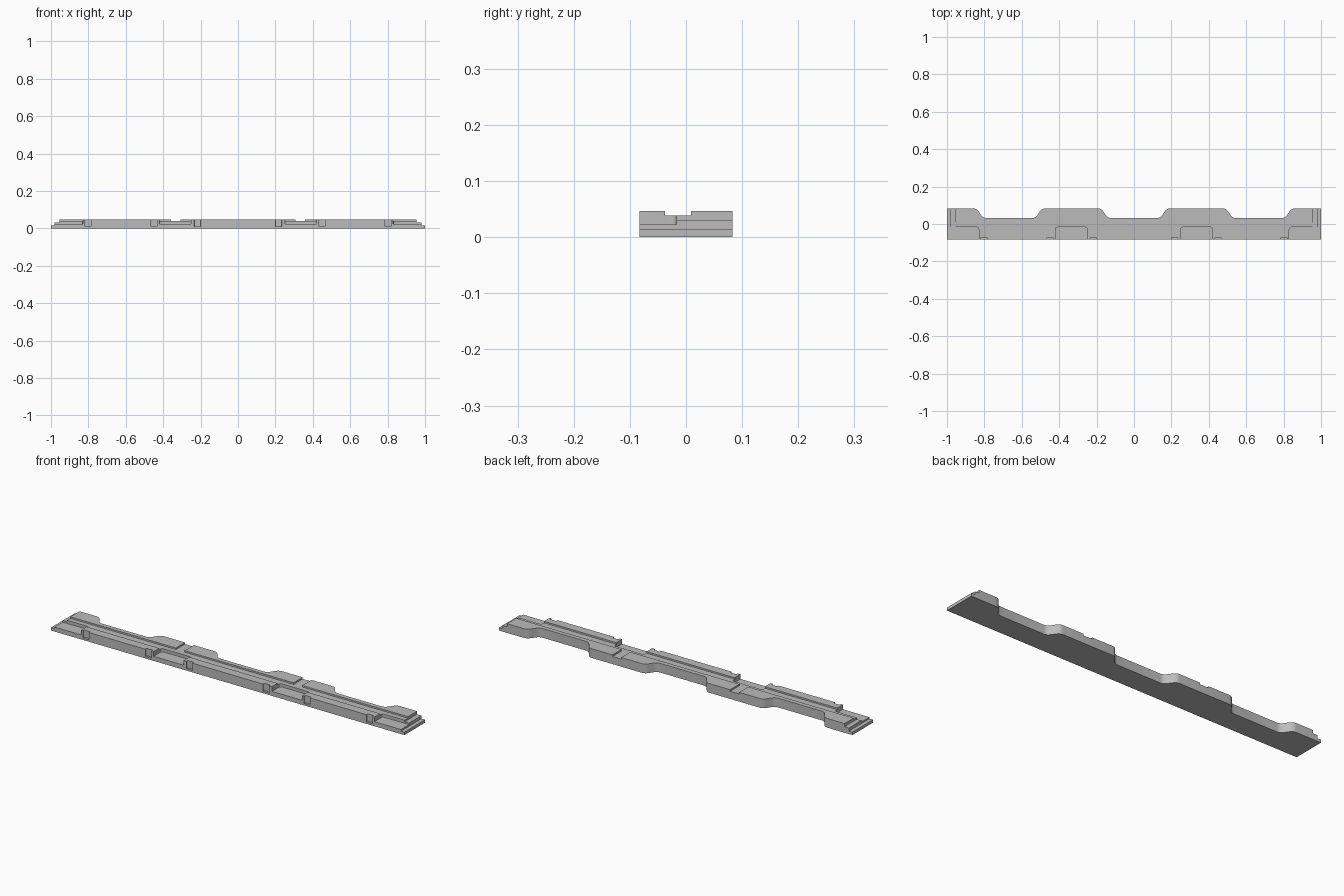
import bpy, bmesh
from mathutils import Vector

cube = bpy.data.objects.get("Cube")
if cube:
    bpy.data.objects.remove(cube, do_unlink=True)

grey = bpy.data.materials.new("plain grey")
grey.use_nodes = True
colour = (0.5, 0.5, 0.5, 1)
grey.diffuse_color = colour
grey.node_tree.nodes["Principled BSDF"].inputs["Base Color"].default_value = colour

FRONT, BACK, TOP = -0.083, 0.083, 0.047
GROOVE_Z, POCKET_Z = 0.039, 0.023


def rounded(points, r, steps=4):
    """Round every corner of a closed outline."""
    out = []
    for i, p in enumerate(points):
        p, a, b = Vector(p), Vector(points[i - 1]), Vector(points[(i + 1) % len(points)])
        s, e = p + (a - p).normalized() * r, p + (b - p).normalized() * r
        for k in range(steps + 1):
            t = k / steps
            out.append(s * (1 - t) ** 2 + p * 2 * t * (1 - t) + e * t ** 2)
    return out


def prism(name, outline, z0, z1):
    """Extrude a plan outline between two heights."""
    bm = bmesh.new()
    face = bm.faces.new([bm.verts.new((p[0], p[1], z0)) for p in outline])
    ext = bmesh.ops.extrude_face_region(bm, geom=[face])
    bmesh.ops.translate(bm, vec=(0, 0, z1 - z0),
                        verts=[v for v in ext["geom"] if isinstance(v, bmesh.types.BMVert)])
    bmesh.ops.recalc_face_normals(bm, faces=bm.faces)
    mesh = bpy.data.meshes.new(name)
    bm.to_mesh(mesh)
    bm.free()
    ob = bpy.data.objects.new(name, mesh)
    bpy.context.collection.objects.link(ob)
    return ob


def cut(body, x0, x1, y0, y1, z0, r=0):
    """Carve a box, open at the top, out of the body."""
    pts = [(x0, y0), (x1, y0), (x1, y1), (x0, y1)]
    cutter = prism("cutter", rounded(pts, r) if r else pts, z0, 0.2)
    cutter.hide_render = True
    mod = body.modifiers.new("cut", "BOOLEAN")
    mod.operation, mod.solver, mod.object = "DIFFERENCE", "EXACT", cutter
    bpy.context.view_layer.update()
    graph = bpy.context.evaluated_depsgraph_get()
    mesh = bpy.data.meshes.new_from_object(body.evaluated_get(graph))
    body.modifiers.clear()
    body.data = mesh
    bpy.data.objects.remove(cutter, do_unlink=True)


# Plank outline with three scallops along the back
outline = [(-1, FRONT), (1, FRONT), (1, BACK)]
for centre in (0.667, 0, -0.667):
    scallop = [(0.175, BACK), (0.14, 0.032), (-0.14, 0.032), (-0.175, BACK)]
    pts = [(centre + x, y) for x, y in scallop]
    ring = rounded([(centre + 0.25, BACK)] + pts + [(centre - 0.25, BACK)], 0.018)
    outline += ring[5:-5]
outline.append((-1, BACK))
plank = prism("moulded_plank", outline, 0, TOP)

# Long groove
cut(plank, -1.1, 1.1, -0.037, 0.009, GROOVE_Z)

for s in (-1, 1):
    def side_cut(x0, x1, *rest):
        cut(plank, min(s * x0, s * x1), max(s * x0, s * x1), *rest)

    # Gaps across the back ridge
    side_cut(0.308, 0.358, 0, 0.2, GROOVE_Z)
    # Front pockets between the raised pads
    side_cut(0.25, 0.42, -0.2, -0.017, POCKET_Z, 0.012)
    side_cut(0.83, 1.2, -0.2, -0.017, POCKET_Z, 0.012)
    # Stepped ends
    side_cut(0.955, 1.1, -0.017, 0.2, 0.031)
    side_cut(0.98, 1.1, -0.2, 0.2, 0.015)
    # Small slots in the front edge
    for x in (0.2, 0.432, 0.785):
        side_cut(x, x + 0.034, -0.12, -0.072, 0.01, 0.005)

plank.data.materials.clear()
plank.data.materials.append(grey)
for p in plank.data.polygons:
    p.material_index = 0

# Smooth the rounded corners, keep the edges sharp
bpy.ops.object.select_all(action="DESELECT")
plank.select_set(True)
bpy.context.view_layer.objects.active = plank
bpy.ops.object.shade_smooth_by_angle(angle=0.52)
